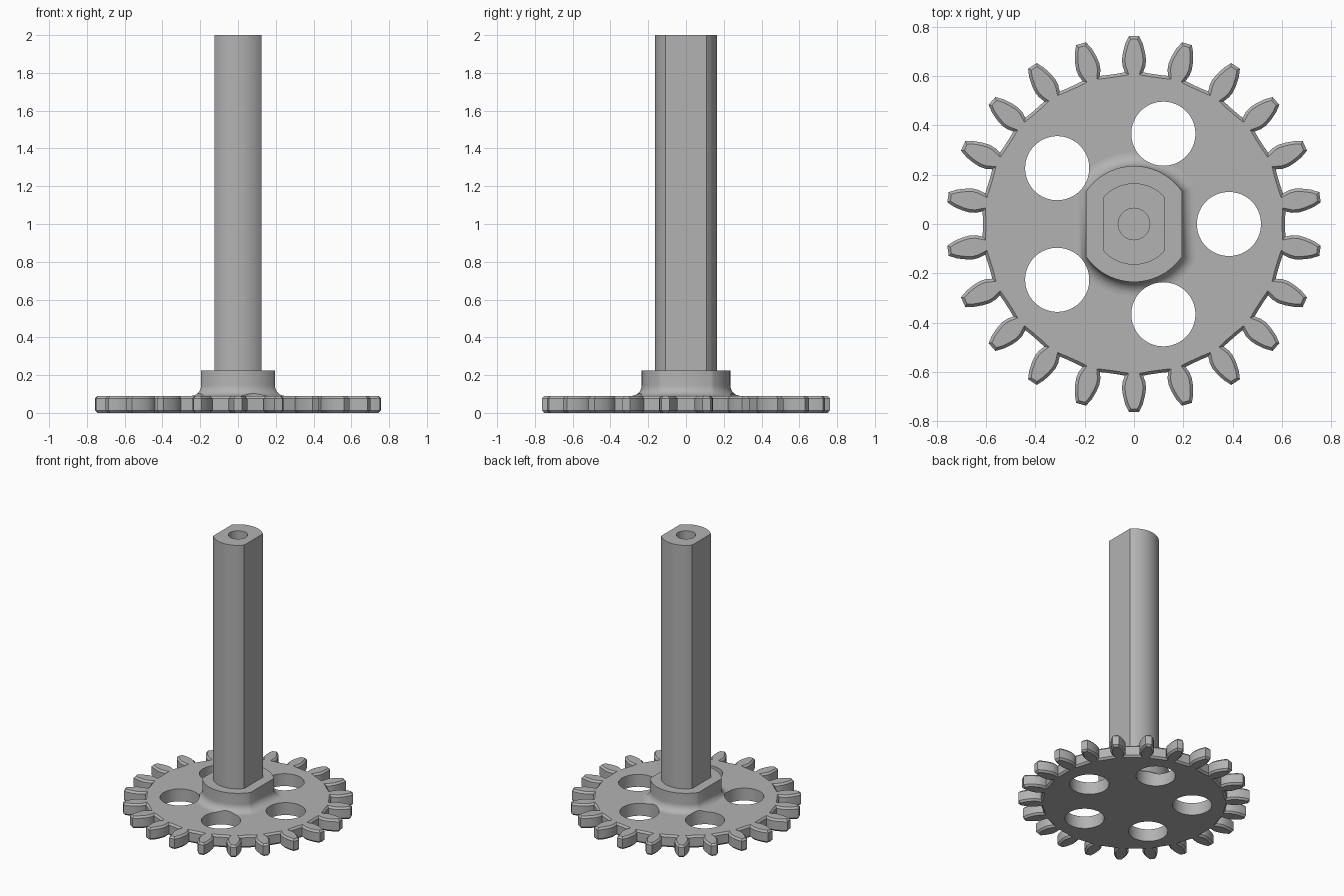
import bpy, bmesh, math
from mathutils import Matrix

old = bpy.data.objects.get("Cube")
if old:
    bpy.data.objects.remove(old, do_unlink=True)

grey = bpy.data.materials.new("plain grey")
grey.use_nodes = True
COLOUR = (0.45, 0.45, 0.45, 1)
grey.diffuse_color = COLOUR
grey.node_tree.nodes["Principled BSDF"].inputs["Base Color"].default_value = COLOUR


def make(name, bm):
    bmesh.ops.recalc_face_normals(bm, faces=bm.faces)
    mesh = bpy.data.meshes.new(name)
    bm.to_mesh(mesh)
    bm.free()
    mesh.materials.append(grey)
    ob = bpy.data.objects.new(name, mesh)
    bpy.context.collection.objects.link(ob)
    return ob


def activate(ob):
    bpy.ops.object.select_all(action='DESELECT')
    ob.select_set(True)
    bpy.context.view_layer.objects.active = ob


def loft(bm, rings):
    """Skin a stack of (outline, z) rings and cap both ends."""
    loops = [[bm.verts.new((x, y, z)) for x, y in pts] for pts, z in rings]
    for a, b in zip(loops, loops[1:]):
        for i in range(len(a)):
            j = (i + 1) % len(a)
            bm.faces.new((a[i], a[j], b[j], b[i]))
    return bm.faces.new(loops[0][::-1]), bm.faces.new(loops[-1])


def flatted(radius, flat, n=24):
    """Circle with a flat on the left and on the right."""
    a = math.acos(flat / radius)
    arc = [a + (math.pi - 2 * a) * i / n for i in range(n + 1)]
    return [(radius * math.cos(t + s), radius * math.sin(t + s))
            for s in (0, math.pi) for t in arc]


def cut(ob, cutter):
    mod = ob.modifiers.new("cut", 'BOOLEAN')
    mod.operation, mod.solver, mod.object = 'DIFFERENCE', 'EXACT', cutter
    activate(ob)
    bpy.ops.object.modifier_apply(modifier=mod.name)


def cylinders(name, places, radius, z0, z1):
    bm = bmesh.new()
    for x, y in places:
        bmesh.ops.create_cone(bm, cap_ends=True, segments=64, radius1=radius, radius2=radius,
                              depth=z1 - z0, matrix=Matrix.Translation((x, y, (z0 + z1) / 2)))
    ob = make(name, bm)
    ob.hide_render = True
    return ob


# Gear wheel: leaf-shaped teeth on a disc, chamfered on both faces
TEETH, ROOT, THICK, CHAMFER = 22, 0.613, 0.09, 0.013
flank = [(0.037, 0.615), (0.046, 0.64), (0.049, 0.665), (0.045, 0.695), (0.036, 0.73), (0.021, 0.762)]
tooth = flank + [(-w, r) for w, r in reversed(flank)]
pitch = 2 * math.pi / TEETH
outline = []
for k in range(TEETH):
    c, s = math.cos(k * pitch), math.sin(k * pitch)
    outline += [(x * c - y * s, x * s + y * c) for x, y in tooth]
    for f in (0.4, 0.5, 0.6):
        t = math.pi / 2 + (k + f) * pitch
        outline.append((ROOT * math.cos(t), ROOT * math.sin(t)))
bm = bmesh.new()
caps = loft(bm, [(outline, CHAMFER), (outline, THICK - CHAMFER)])
bmesh.ops.recalc_face_normals(bm, faces=bm.faces)
for cap in caps:
    bmesh.ops.inset_region(bm, faces=[cap], thickness=0.012, depth=CHAMFER,
                           use_even_offset=True, use_boundary=True)
gear = make("gear_wheel", bm)

# Hub: flatted collar flaring into the wheel
FILLET = 0.055
rings = [(flatted(0.235 + FILLET, 0.195 + FILLET), THICK - 0.005)]
for i in range(9):
    t = math.pi / 2 * i / 8
    off = FILLET * (1 - math.sin(t))
    rings.append((flatted(0.235 + off, 0.195 + off), THICK + FILLET * (1 - math.cos(t))))
rings.append((flatted(0.235, 0.195), 0.225))
bm = bmesh.new()
loft(bm, rings)
hub = make("hub", bm)

# Five round holes through wheel and hub flare
spots = [(0.385 * math.cos(k * math.tau / 5), 0.385 * math.sin(k * math.tau / 5)) for k in range(5)]
holes = cylinders("hole_cutter", spots, 0.13, -0.1, 0.4)
cut(gear, holes)
cut(hub, holes)

# Shaft with two flats and a blind bore in its end
bm = bmesh.new()
loft(bm, [(flatted(0.165, 0.125), 0.2), (flatted(0.165, 0.125), 2.0)])
shaft = make("shaft", bm)
bore = cylinders("bore_cutter", [(0, 0)], 0.064, 1.6, 2.1)
cut(shaft, bore)

for cutter in (holes, bore):
    bpy.data.objects.remove(cutter, do_unlink=True)
for ob, angle in ((gear, 30), (hub, 40), (shaft, 30)):
    activate(ob)
    bpy.ops.object.shade_smooth_by_angle(angle=math.radians(angle))
